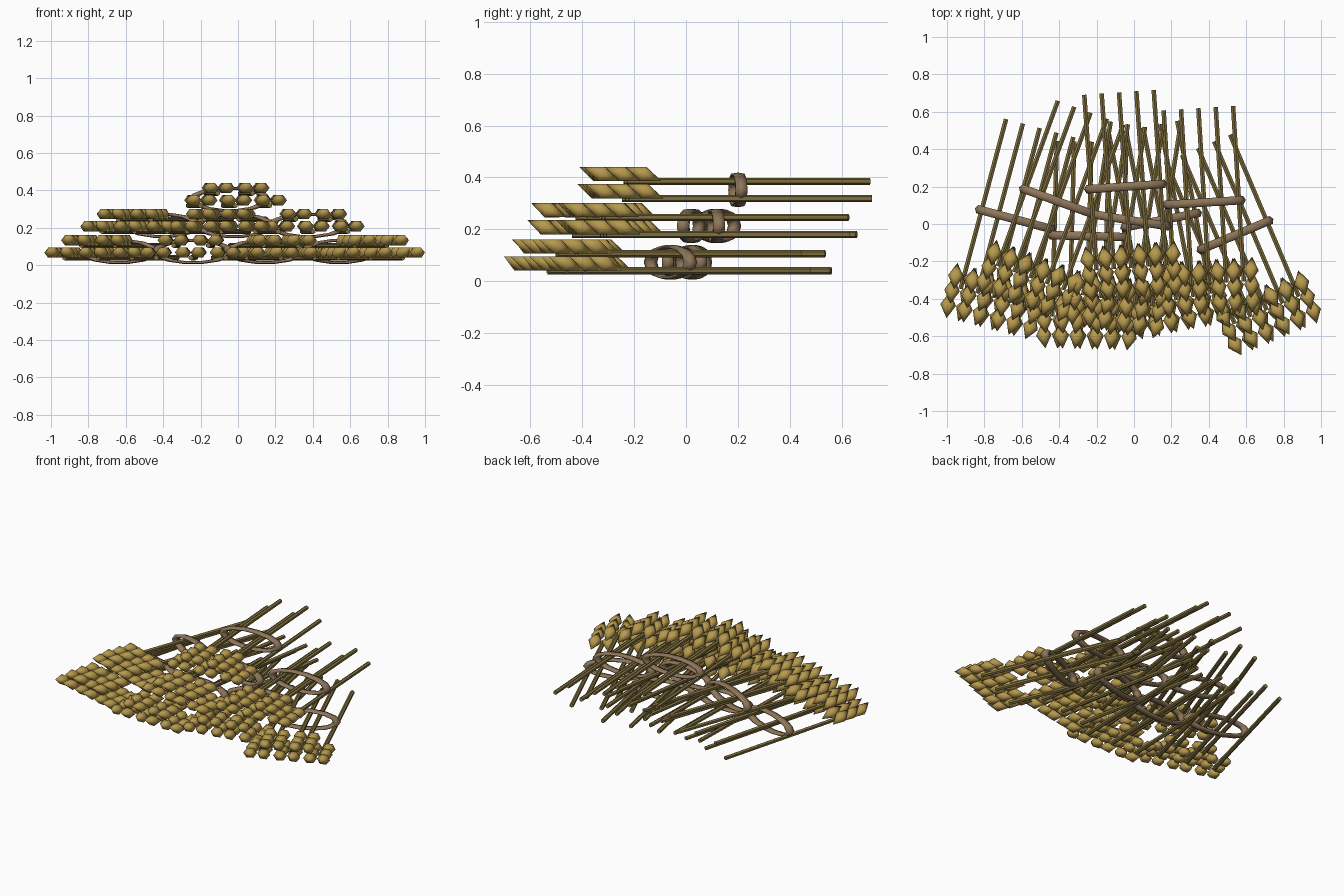
import bpy, bmesh, math
from mathutils import Matrix, Vector

if "Cube" in bpy.data.objects:
    bpy.data.objects.remove(bpy.data.objects["Cube"])


def mat(name, rgb):
    m = bpy.data.materials.new(name)
    m.diffuse_color = (*rgb, 1)
    m.use_nodes = True
    m.node_tree.nodes["Principled BSDF"].inputs["Base Color"].default_value = m.diffuse_color
    return m


GRAIN = mat("golden grain", (0.47, 0.32, 0.075))
STRAW = mat("dry straw", (0.22, 0.165, 0.05))
CORD = mat("brown cord", (0.27, 0.18, 0.10))

# five staggered stalks per sheaf: three below, two resting in the gaps
STEP = 0.093
STALKS = [(i * STEP, -0.033 if i % 2 == 0 else 0.033) for i in range(-2, 3)]


def finish(bm, name, material, place, smooth=False):
    bmesh.ops.recalc_face_normals(bm, faces=bm.faces)
    me = bpy.data.meshes.new(name)
    bm.to_mesh(me)
    bm.free()
    me.materials.append(material)
    for p in me.polygons:
        p.use_smooth = smooth
    ob = bpy.data.objects.new(name, me)
    ob.matrix_world = place
    bpy.context.collection.objects.link(ob)


def add_grain(bm, centre, side):
    # six-sided pointed kernel, its front tip leaning up and slightly inward
    m = (Matrix.Translation(centre) @ Matrix.Rotation(side * math.radians(-8), 4, 'Z')
         @ Matrix.Rotation(math.radians(-21), 4, 'X'))
    w, a, h = 0.042, 0.076, 0.034
    tips = [bm.verts.new(m @ Vector((0, y, 0))) for y in (-a, a)]
    ring = [bm.verts.new(m @ Vector((w * math.cos(t), 0, h * math.sin(t))))
            for t in (i * math.pi / 3 for i in range(6))]
    for t in tips:
        for i in range(6):
            bm.faces.new((t, ring[i], ring[(i + 1) % 6]))


def sheaf(label, x, y, z, angle):
    place = Matrix.Translation((x, y, z)) @ Matrix.Rotation(math.radians(angle), 4, 'Z')

    # stalks
    bm = bmesh.new()
    for sx, sz in STALKS:
        bmesh.ops.create_cone(bm, cap_ends=True, segments=6, radius1=0.0138, radius2=0.0138,
                              depth=0.94, matrix=Matrix.Translation((sx, 0.035, sz))
                              @ Matrix.Rotation(math.pi / 2, 4, 'X'))
    finish(bm, label + "_stalks", STRAW, place)

    # ears: three pairs of kernels on each stalk
    bm = bmesh.new()
    for sx, sz in STALKS:
        for k in (-1, 0, 1):
            for side in (-1, 1):
                add_grain(bm, Vector((sx + side * 0.042, -0.455 + k * 0.08, sz + 0.028)), side)
    finish(bm, label + "_ears", GRAIN, place, True)

    # flattened cord ring around the stalks
    bm = bmesh.new()
    n, k, R, r, flat = 14, 6, 0.197, 0.026, 0.305
    v = [[bm.verts.new(((R + r * math.cos(b)) * math.cos(a), r * math.sin(b),
                        (R + r * math.cos(b)) * math.sin(a) * flat))
          for b in (2 * math.pi * j / k for j in range(k))]
         for a in (2 * math.pi * i / n for i in range(n))]
    for i in range(n):
        for j in range(k):
            i2, j2 = (i + 1) % n, (j + 1) % k
            bm.faces.new((v[i][j], v[i2][j], v[i2][j2], v[i][j2]))
    finish(bm, label + "_cord", CORD, place, True)


# the pile: x, y, turn in degrees for each sheaf, layer by layer
LAYERS = (
    ("bottom", 0.073, ((-0.635, 0.025, -15), (-0.24, -0.065, -1.5), (0.145, 0.02, 11), (0.54, -0.06, 23))),
    ("middle", 0.213, ((-0.405, 0.12, -20), (-0.02, 0.02, -9), (0.375, 0.115, 3.5))),
    ("top", 0.352, ((-0.045, 0.2, 4),)),
)
for layer, z, sheaves in LAYERS:
    for i, (x, y, angle) in enumerate(sheaves):
        sheaf(f"{layer}_sheaf_{i + 1}", x, y, z, angle)
